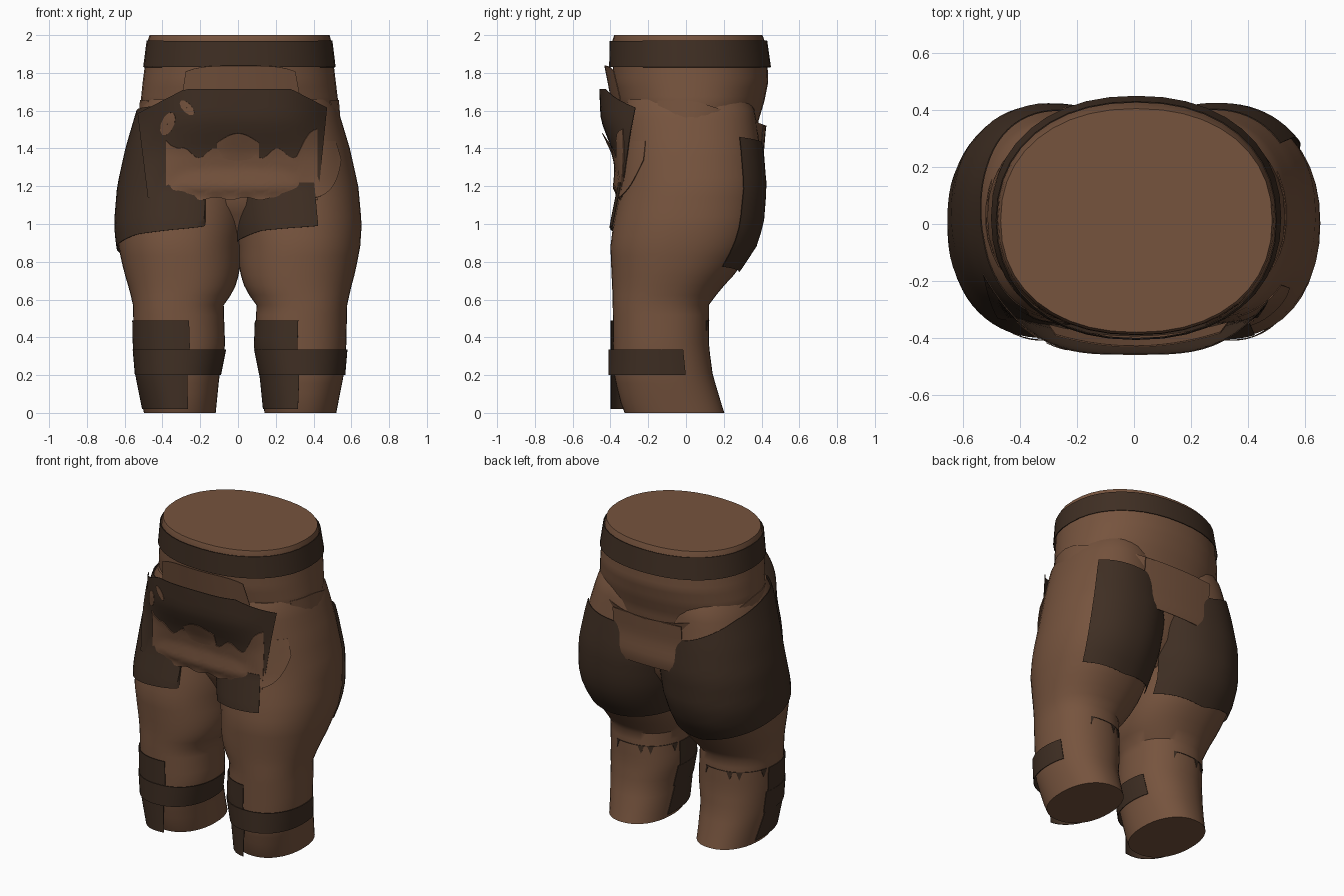
import bpy, bmesh, math

if "Cube" in bpy.data.objects:
    bpy.data.objects.remove(bpy.data.objects["Cube"])


def material(name, rgb):
    m = bpy.data.materials.new(name)
    m.diffuse_color = (*rgb, 1)
    m.use_nodes = True
    m.node_tree.nodes["Principled BSDF"].inputs["Base Color"].default_value = m.diffuse_color
    return m


BROWN = material("brown cloth", (0.182, 0.088, 0.048))
DARK = material("dark leather", (0.05, 0.028, 0.017))


def lerp(points, t):
    """Piecewise linear lookup in rows of (key, values...), keys ascending."""
    if t <= points[0][0]:
        return points[0][1:]
    for a, b in zip(points, points[1:]):
        if t <= b[0]:
            f = (t - a[0]) / (b[0] - a[0])
            return tuple(p + (q - p) * f for p, q in zip(a[1:], b[1:]))
    return points[-1][1:]


def oval(box, deg, off=0.0, power=2.2):
    """Point on a squarish oval that fills the box x0, x1, y0, y1."""
    x0, x1, y0, y1 = box
    c, s = math.cos(math.radians(deg)), math.sin(math.radians(deg))
    e = 2 / power
    return ((x0 + x1) / 2 + ((x1 - x0) / 2 + off) * math.copysign(abs(c) ** e, c),
            (y0 + y1) / 2 + ((y1 - y0) / 2 + off) * math.copysign(abs(s) ** e, s))


def grid(name, fn, nu, nv, mat, closed=False, thick=0.0):
    """Sheet from fn(u, v) with u, v in 0..1; a closed sheet is capped into a solid."""
    bm = bmesh.new()
    cols = nu if closed else nu + 1
    rows = [[bm.verts.new(fn(i / nu, j / nv)) for i in range(cols)] for j in range(nv + 1)]
    for a, b in zip(rows, rows[1:]):
        for i in range(nu):
            k = (i + 1) % cols
            bm.faces.new((a[i], a[k], b[k], b[i]))
    if closed and not thick:
        bm.faces.new(rows[0][::-1])
        bm.faces.new(rows[-1])
    bmesh.ops.recalc_face_normals(bm, faces=bm.faces)
    me = bpy.data.meshes.new(name)
    bm.to_mesh(me)
    bm.free()
    ob = bpy.data.objects.new(name, me)
    bpy.context.collection.objects.link(ob)
    me.materials.append(mat)
    bpy.ops.object.select_all(action='DESELECT')
    ob.select_set(True)
    bpy.context.view_layer.objects.active = ob
    if thick:
        mod = ob.modifiers.new("thickness", "SOLIDIFY")
        mod.thickness = thick
        mod.offset = 0
        bpy.ops.object.modifier_apply(modifier=mod.name)
    bpy.ops.object.shade_smooth_by_angle(angle=math.radians(40))
    return ob


def loft(name, rows, mat, nv, n=40, thick=0.0):
    z0, z1 = rows[0][0], rows[-1][0]

    def fn(u, v):
        z = z0 + (z1 - z0) * v
        return (*oval(lerp(rows, z), u * 360), z)
    return grid(name, fn, n, nv, mat, True, thick)


# Leg outline: height, inner x, outer x, front y, back y
LEG = [(0, .14, .52, -.325, .203), (.05, .135, .53, -.345, .187), (.2, .12, .56, -.382, .142),
       (.35, .09, .573, -.385, .122), (.57, .098, .578, -.388, .12), (.65, .04, .595, -.39, .18),
       (.75, .008, .622, -.395, .272), (.88, -.005, .647, -.40, .358), (1.0, -.03, .655, -.385, .397),
       (1.2, -.05, .637, -.345, .413), (1.4, -.03, .592, -.335, .393), (1.6, 0, .532, -.33, .365),
       (1.66, .02, .50, -.31, .335)]
LEFT_SHIFT = [(0, .022), (.6, .022), (1.0, .010), (1.6, .006)]


def leg_box(side, z):
    a, b, c, d = lerp(LEG, z)
    s = lerp(LEFT_SHIFT, z)[0]
    return (a, b, c, d) if side > 0 else (s - b, s - a, c, d)


def leg_patch(name, side, a0, a1, low, high, off, nu=24, nv=10, mat=DARK, front=None, inner=None):
    """Plate hugging a leg between two angles; low and high give its edges by angle."""
    def fn(u, v):
        a = a0 + (a1 - a0) * u
        z = low(a) + (high(a) - low(a)) * v
        x, y = oval(leg_box(side, z), a, off)
        if front and y < -.05:
            y = -.05 + (y + .05) * (front + .05) / (leg_box(side, z)[2] - off + .05)
        if inner is not None and y < -.05:
            x = side * max(side * x, side * inner)
        return (x, y, z)
    return grid(name, fn, nu, nv, mat, thick=0.004)


def edge(*pts):
    return lambda a: lerp(pts, a)[0]


def flat(z):
    return lambda a: z


# Legs, shin plates and ankle bands
for side, word in ((-1, "left"), (1, "right")):
    grid(word + "_leg", lambda u, v: (*oval(leg_box(side, v * 1.66), u * 360), v * 1.66),
         40, 32, BROWN, True)
    front_end = 281 if side < 0 else 267
    leg_patch(word + "_shin_plate", side, 168, front_end, flat(.02), flat(.49), .004, front=-.398)
    leg_patch(word + "_ankle_band", side, 165, 384, flat(.2), flat(.335), .006, 30, 3, front=-.408)
    # Ragged hem behind the knee
    leg_patch(word + "_knee_hem", side, 70, 165,
              lambda a: .486 - .05 * (round((a - 70) / 95 * 20) * 7 % 11 < 2), flat(.49), .001, 20, 1)

# Thigh plates
leg_patch("left_thigh_wrap", -1, 32, 293,
          edge((32, .79), (90, .745), (180, .87), (230, .945), (293, .99)),
          edge((32, 1.38), (90, 1.43), (150, 1.56), (190, 1.61), (245, 1.63), (270, 1.4), (293, 1.3)),
          .010, 48, 14, inner=-.175)
leg_patch("right_back_plate", 1, 42, 154,
          edge((42, .775), (90, .745), (154, .79)), edge((42, 1.46), (90, 1.43), (154, 1.38)), .013)
leg_patch("right_front_plate", 1, 200, 286, edge((200, .905), (240, .965), (286, .99)), flat(1.22), .016,
          inner=-.005)

# Torso and the pelvis hidden between the legs
loft("torso", [(1.3, -.44, .46, -.30, .35), (1.55, -.505, .525, -.33, .385), (1.65, -.515, .53, -.365, .415),
               (1.75, -.505, .518, -.385, .435), (1.9, -.485, .50, -.39, .43), (1.985, -.475, .49, -.388, .412),
               (2.0, -.468, .485, -.38, .405)], BROWN, 28)
loft("pelvis", [(.95, -.2, .2, -.2, .2), (1.1, -.35, .35, -.28, .29), (1.35, -.42, .42, -.31, .35)], BROWN, 8)

# Waist belt
loft("belt", [(1.83, -.50, .515, -.405, .448), (1.97, -.482, .498, -.402, .428)], DARK, 2, 40, .004)


# Flared hip rim, dipping at the back
def hip_rim(u, v):
    a = -25 + 230 * u
    z = 1.655 - .135 * max(0, math.sin(math.radians(a))) - .2 * (1 - v)
    box = lerp([(0, -.535, .55, -.32, .365), (1, -.518, .533, -.365, .425)], v)
    return (*oval(box, a), z)


grid("hip_rim", hip_rim, 32, 5, BROWN, thick=.004)


# Back flap hanging below the rim
def back_flap(u, v):
    x = -.25 + .5 * u
    z = 1.20 + .32 * v
    y = lerp([(1.19, .405), (1.25, .42), (1.38, .41), (1.52, .422)], z)[0]
    return (x, y - .25 * x * x, z)


grid("back_flap", back_flap, 10, 8, BROWN, thick=.005)

# Front apron panel: height, y in the middle, y at the side edge
APRON = [(1.1, -.36, -.34), (1.2, -.352, -.325), (1.38, -.385, -.30), (1.55, -.45, -.285), (1.71, -.457, -.275)]


def apron_y(x, z):
    mid, side = lerp(APRON, z)
    return mid + (side - mid) * (abs(x) / .46) ** 3.5


def apron(u, v):
    x = -.53 + 1.0 * u
    top = 1.715 - .52 * max(0, abs(x) - .28)
    z = 1.14 + (top - 1.14) * v
    x *= 1 - .1 * (1 - v)
    return (x, apron_y(x, z), z)


grid("front_apron", apron, 26, 12, DARK, thick=.004)


# Small patches of cloth showing through the apron
def cloth_spot(name, cx, cz, rx, rz, lean):
    def fn(u, v):
        a, r = u * math.tau, .05 + .95 * v
        z = cz + rz * r * math.sin(a)
        x = cx + rx * r * math.cos(a) + lean * (z - cz)
        return (x, apron_y(x, z) - .006, z)
    grid(name, fn, 10, 2, BROWN, True, .002)


cloth_spot("left_cloth_spot", -.372, 1.53, .036, .062, .3)
cloth_spot("upper_cloth_spot", -.27, 1.615, .03, .04, -.6)


# Brown loincloth lying over the apron's lower half, with a ragged top edge
def loincloth(u, v):
    x = -.38 + .80 * u
    top = 1.375 + .02 * math.sin(x * 37) + .12 * max(0, abs(x) - .31) / .1
    z = 1.135 + .035 * max(0, -x - .2) + .008 * math.sin(x * 40) + (top - 1.135) * v
    y = min(lerp([(1.13, -.355), (1.19, -.385), (1.3, -.375), (1.4, -.39)], z)[0]
            + .06 * (abs(x) / .42) ** 3.5, apron_y(x, z) - .006)
    return (x, y, z)


grid("loincloth", loincloth, 36, 10, BROWN, thick=.005)


# Raised fold in the middle of the loincloth
def fold(u, v):
    s = math.sin(math.pi * u)
    z = 1.32 + (.11 + .05 * s) * v
    x = (u - .5) * .22
    return (x, apron_y(x, z) - .005 - .014 * s * v, z)


grid("loincloth_fold", fold, 10, 6, BROWN, thick=.004)


# Cloth turned up over the belly
def belly_fold(u, v):
    x = -.30 + .63 * u
    z = 1.66 + (.178 - .03 * (2 * u - 1) ** 4) * v
    return (x * (1 - .08 * v), -.395 - .035 * v + .45 * x * x, z)


grid("belly_fold", belly_fold, 14, 5, BROWN, thick=.005)


# Side flap beside the right front plate
def side_flap(u, v):
    z = 1.14 + .2 * u * u + (.3 - .2 * u * u) * v
    x, y = oval(leg_box(1, z), 284 + 36 * u, .012 * (1 - v))
    return (x, y, z)


grid("side_flap", side_flap, 10, 8, BROWN, thick=.004)
